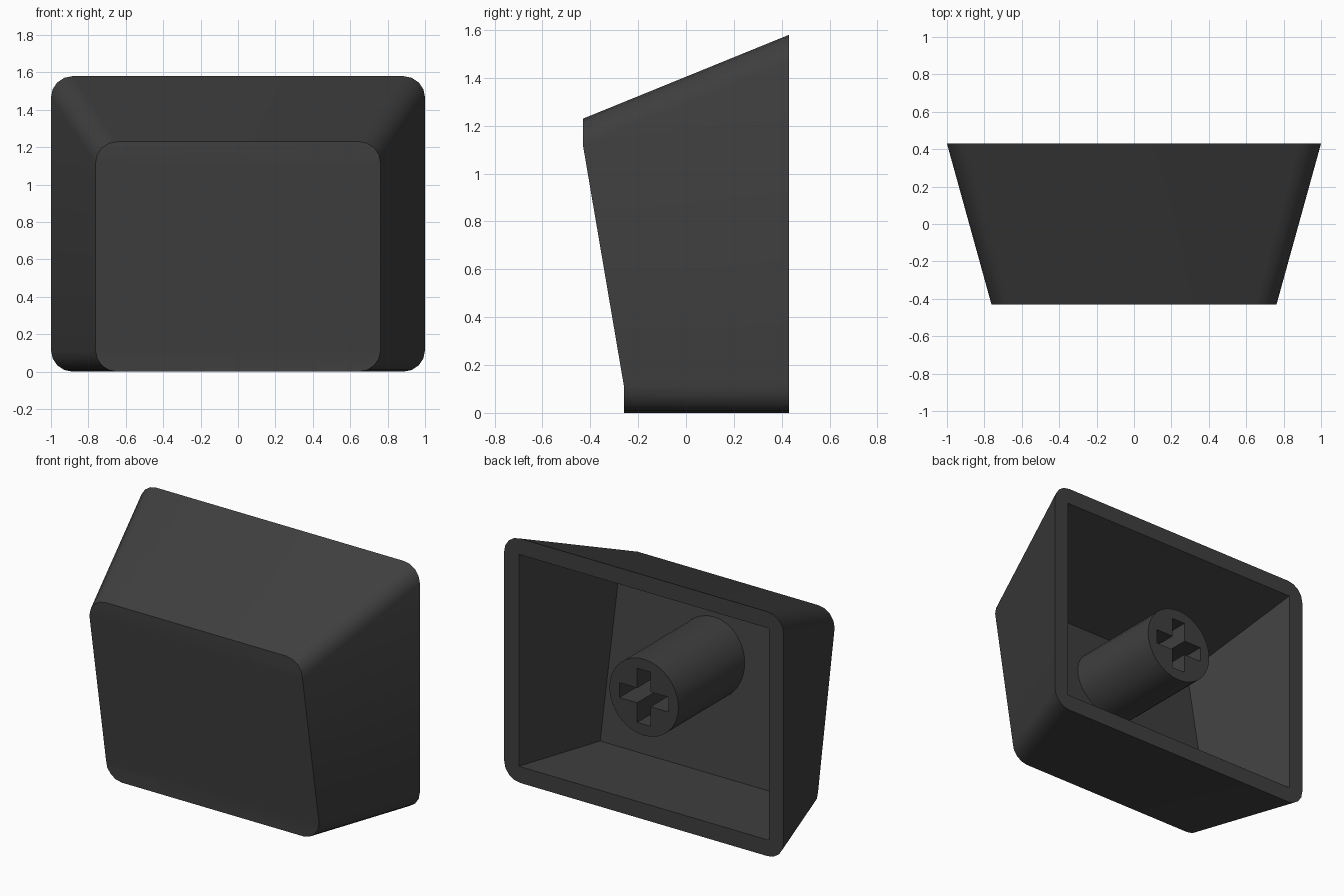
import bpy, bmesh, math

if "Cube" in bpy.data.objects:
    bpy.data.objects.remove(bpy.data.objects["Cube"], do_unlink=True)

plastic = bpy.data.materials.new("charcoal plastic")
plastic.use_nodes = True
COLOUR = (0.05, 0.05, 0.05, 1)
plastic.diffuse_color = COLOUR
plastic.node_tree.nodes["Principled BSDF"].inputs["Base Color"].default_value = COLOUR

BACK = 0.43
WALL = 0.105
ROUND = 0.115
STEM_Z = 0.79


def loop(bm, points):
    """Closed ring of vertices and edges."""
    verts = [bm.verts.new(p) for p in points]
    for a, b in zip(verts, verts[1:] + verts[:1]):
        bm.edges.new((a, b))
    return verts


def skin(bm, a, b):
    """Quads between two rings with equal counts."""
    n = len(a)
    for i in range(n):
        j = (i + 1) % n
        bm.faces.new((a[i], a[j], b[j], b[i]))


def fill_between(bm, outer, inner):
    """Flat face with a hole, filled with triangles."""
    edges = []
    for ring in (outer, inner):
        for a, b in zip(ring, ring[1:] + ring[:1]):
            edges.append(bm.edges.get((a, b)))
    bmesh.ops.triangle_fill(bm, use_beauty=True, use_dissolve=False, edges=edges)


def rounded(half, top, y_low, y_high, steps=4):
    """Rounded rectangle standing on z = 0, with a depth for each end."""
    points = []
    corners = ((1, top - ROUND, y_high), (-1, top - ROUND, y_high),
               (-1, ROUND, y_low), (1, ROUND, y_low))
    for k, (side, z, y) in enumerate(corners):
        for i in range(steps + 1):
            t = math.pi / 2 * (k + i / steps)
            points.append((side * (half - ROUND) + ROUND * math.cos(t), y,
                           z + ROUND * math.sin(t)))
    return points


def box_ring(half, low, top, y_low, y_high):
    return [(half[1], y_high, top), (-half[1], y_high, top),
            (-half[0], y_low, low), (half[0], y_low, low)]


def finish(bm, name):
    bmesh.ops.recalc_face_normals(bm, faces=bm.faces)
    mesh = bpy.data.meshes.new(name)
    bm.to_mesh(mesh)
    bm.free()
    mesh.materials.append(plastic)
    obj = bpy.data.objects.new(name, mesh)
    bpy.context.collection.objects.link(obj)
    bpy.ops.object.select_all(action='DESELECT')
    obj.select_set(True)
    bpy.context.view_layer.objects.active = obj
    bpy.ops.object.shade_smooth_by_angle(angle=math.radians(30))


# Hollow tapered shell
bm = bmesh.new()
rim = loop(bm, rounded(1, 1.58, BACK, BACK))
face = loop(bm, rounded(0.762, 1.23, -0.26, -0.43))
skin(bm, rim, face)
half = len(face) // 2
bm.faces.new(face[:half])
bm.faces.new(face[half:])
bm.faces.new((face[0], face[half - 1], face[half], face[-1]))

# Sharp-cornered cavity inside the shell
mouth = loop(bm, box_ring((1 - WALL, 1 - WALL), WALL, 1.58 - WALL, BACK, BACK))
floor = loop(bm, box_ring((0.705, 0.69), WALL, 1.175, -0.13, -0.31))
skin(bm, mouth, floor)
bm.faces.new(floor)
fill_between(bm, rim, mouth)
finish(bm, "cap_shell")

# Round stem with a cross-shaped socket
bm = bmesh.new()


def circle(y, radius=0.247, sides=32):
    angles = [math.tau * i / sides for i in range(sides)]
    return [(radius * math.cos(a), y, STEM_Z + radius * math.sin(a)) for a in angles]


def cross(y, arm=0.175, bar=0.048):
    points = []
    for k in range(4):
        c, s = round(math.cos(k * math.pi / 2)), round(math.sin(k * math.pi / 2))
        for u, v in ((arm, -bar), (arm, bar), (bar, bar)):
            points.append((u * c - v * s, y, STEM_Z + u * s + v * c))
    return points


end = loop(bm, circle(BACK))
base = loop(bm, circle(-0.3))
skin(bm, end, base)
bm.faces.new(base)
socket = loop(bm, cross(BACK))
socket_floor = loop(bm, cross(-0.02))
skin(bm, socket, socket_floor)
bm.faces.new(socket_floor)
fill_between(bm, end, socket)
finish(bm, "stem")
